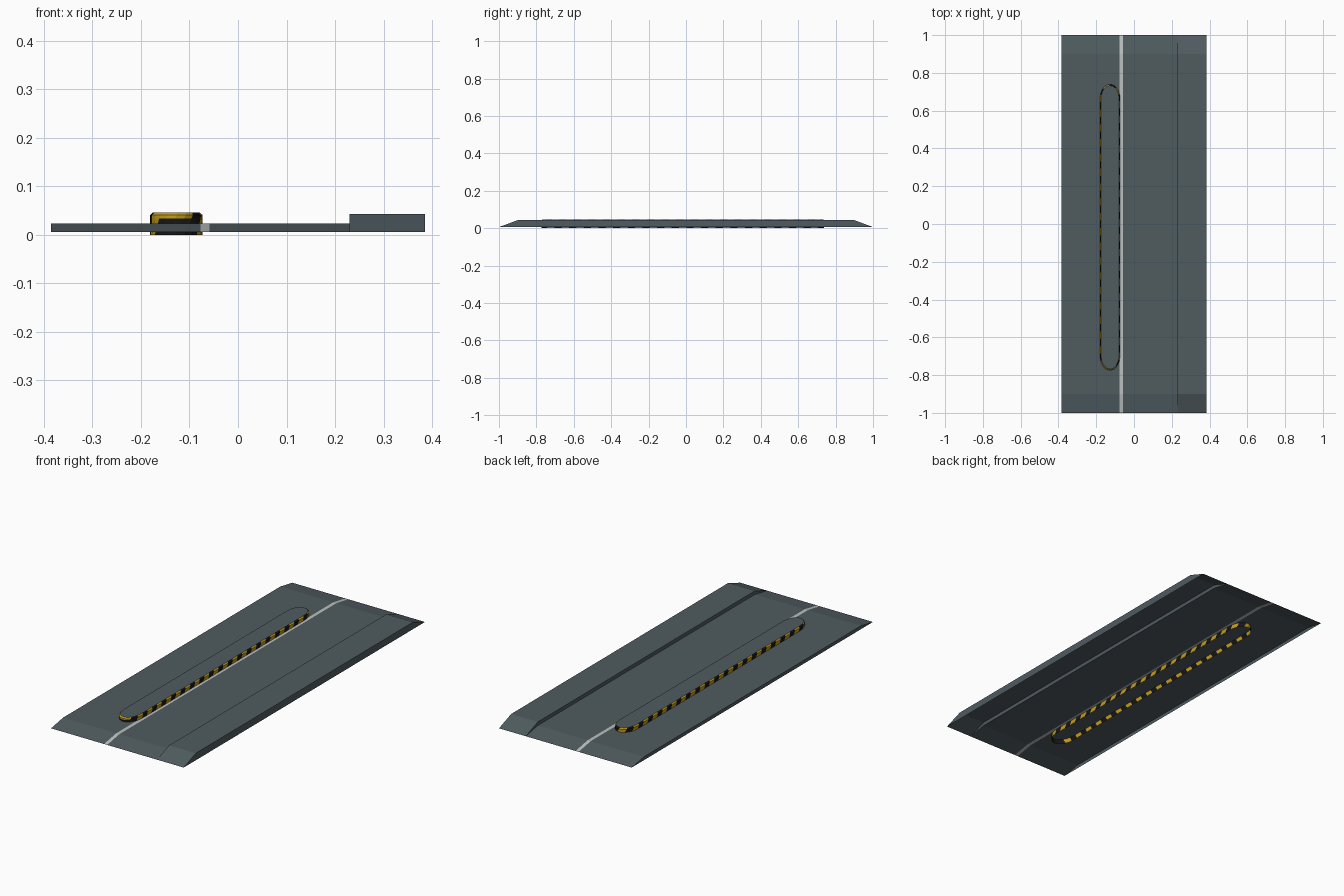
import bpy, bmesh, math
from mathutils import Vector

if "Cube" in bpy.data.objects:
    bpy.data.objects.remove(bpy.data.objects["Cube"])


def material(name, rgb):
    m = bpy.data.materials.new(name)
    m.diffuse_color = (*rgb, 1)
    m.use_nodes = True
    m.node_tree.nodes["Principled BSDF"].inputs["Base Color"].default_value = m.diffuse_color
    return m


ASPHALT = material("asphalt grey", (0.08, 0.107, 0.118))
WHITE = material("line white", (0.50, 0.53, 0.52))
YELLOW = material("curb yellow", (0.56, 0.34, 0.01))
BLACK = material("curb black", (0.008, 0.008, 0.009))

LOW, ROAD, WALK = 0.006, 0.024, 0.043


def finish(name, bm, mats):
    bmesh.ops.remove_doubles(bm, verts=bm.verts, dist=1e-5)
    me = bpy.data.meshes.new(name)
    bm.to_mesh(me)
    bm.free()
    for m in mats:
        me.materials.append(m)
    ob = bpy.data.objects.new(name, me)
    bpy.context.collection.objects.link(ob)
    return ob


def sheet(name, profile, mat):
    """Open sheet: an x-z profile swept along y, ramping down to LOW at both ends."""
    bm = bmesh.new()
    rows = []
    for y, k in ((-1, 0), (-0.9, 1), (0.9, 1), (1, 0)):
        rows.append([bm.verts.new((x, y, LOW + (z - LOW) * k)) for x, z in profile])
    for a, b in zip(rows, rows[1:]):
        for i in range(len(profile) - 1):
            f = [a[i], a[i + 1], b[i + 1], b[i]]
            bm.faces.new(f)
    bmesh.ops.dissolve_degenerate(bm, edges=bm.edges, dist=1e-5)
    finish(name, bm, [mat])


# Road slab, lane line and raised walkway
sheet("road_left_lane", [(-0.385, LOW), (-0.385, ROAD), (-0.077, ROAD)], ASPHALT)
sheet("lane_line", [(-0.077, ROAD), (-0.059, ROAD)], WHITE)
sheet("road_right_lane", [(-0.059, ROAD), (0.23, ROAD)], ASPHALT)
sheet("raised_walkway", [(0.23, ROAD), (0.23, WALK), (0.385, WALK), (0.385, LOW)], ASPHALT)

# Island outline: long sides with rounded ends, counter-clockwise
CX, HW = -0.127, 0.054
outline = []
for y0, length, start in ((0.665, 0.075, 0), (-0.695, 0.08, math.pi)):
    for i in range(9):
        a = start + math.pi * i / 8
        outline.append(Vector((CX + HW * math.cos(a), y0 + length * math.sin(a))))
N = len(outline)
lengths = [(outline[(i + 1) % N] - outline[i]).length for i in range(N)]
TOTAL = sum(lengths)


def along(s):
    """Point at distance s along the outline."""
    s %= TOTAL
    for i in range(N):
        if s <= lengths[i]:
            return outline[i].lerp(outline[(i + 1) % N], s / lengths[i])
        s -= lengths[i]
    return outline[0]


def inset(p, d):
    """Move an outline point towards the island's spine."""
    spine = Vector((CX, min(max(p.y, -0.695), 0.665)))
    return p + (spine - p).normalized() * d


# Island curb: slanted yellow and black stripes with a small top bevel
STRIPES, SUB = 80, 2
COUNT = STRIPES * SUB
step = TOTAL / COUNT
bm = bmesh.new()
rings = []
for z, d, shift in ((0, 0, 0), (0.034, 0, 0.02), (0.041, 0, 0.024), (0.0465, 0.006, 0.027)):
    ring = []
    for i in range(COUNT):
        p = inset(along(i * step + shift), d)
        ring.append(bm.verts.new((p.x, p.y, z)))
    rings.append(ring)
for r in range(3):
    for i in range(COUNT):
        j = (i + 1) % COUNT
        f = bm.faces.new((rings[r][i], rings[r][j], rings[r + 1][j], rings[r + 1][i]))
        f.material_index = (i // SUB) % 2
        # front nose: black below, yellow above
        if f.calc_center_median().y < -0.755:
            f.material_index = 1 if r == 0 else 0

# Island top
top = bm.faces.new(rings[3])
top.material_index = 2
finish("traffic_island", bm, [YELLOW, BLACK, ASPHALT])
